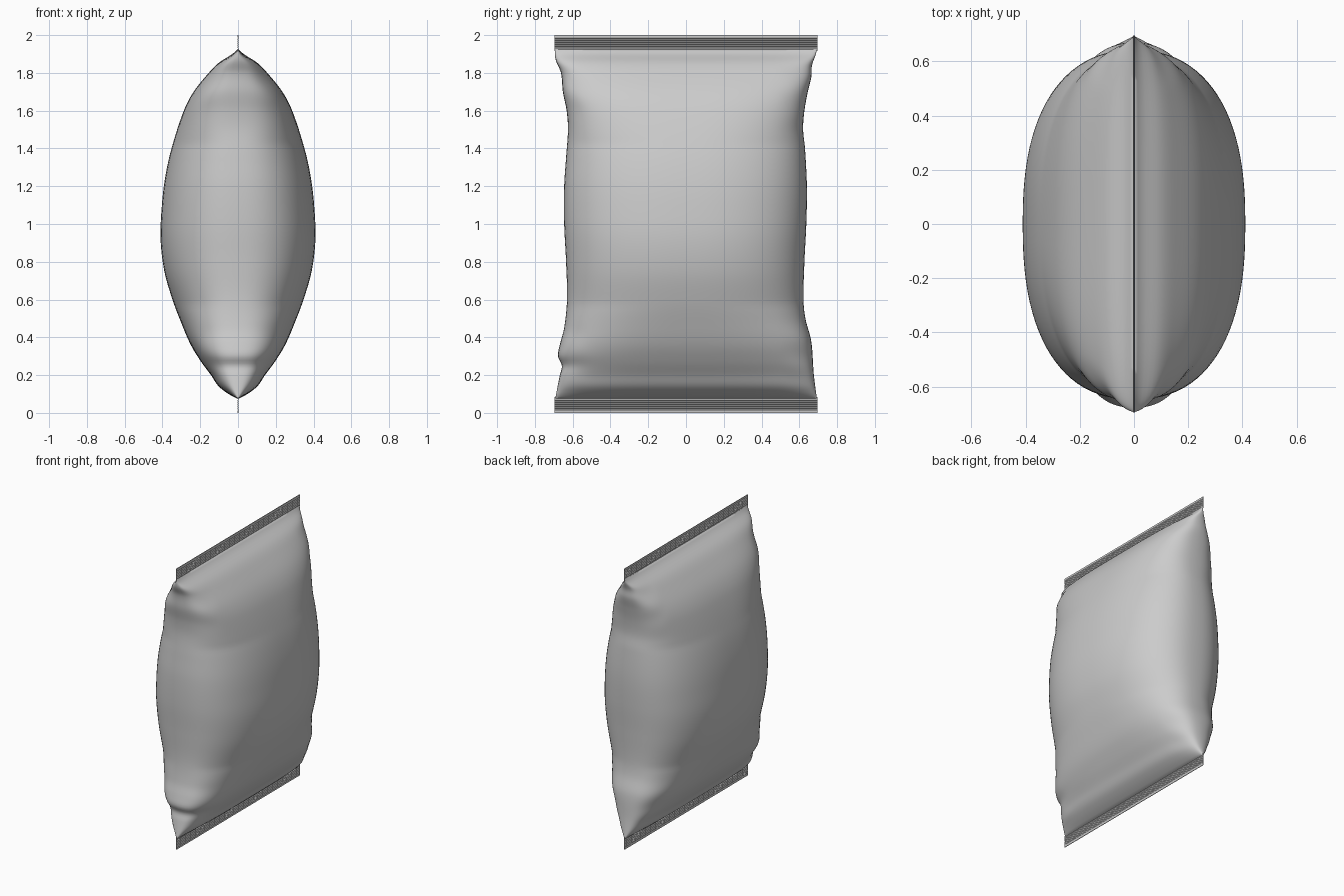
import bpy, bmesh, math

if "Cube" in bpy.data.objects:
    bpy.data.objects.remove(bpy.data.objects["Cube"])

# Profiles: (height, value)
DEPTH = [(.075, .004), (.10, .05), (.14, .102), (.20, .143), (.27, .195), (.36, .25), (.48, .302),
         (.60, .347), (.75, .39), (.92, .41), (1.1, .403), (1.25, .385), (1.4, .352), (1.6, .287),
         (1.7, .235), (1.8, .155), (1.855, .10), (1.9, .03), (1.925, .004)]
EDGE_POS = [(.06, .695), (.2, .677), (.38, .663), (.5, .632), (.6, .622), (.8, .627), (1.0, .637),
            (1.2, .64), (1.4, .63), (1.5, .62), (1.6, .627), (1.7, .645), (1.78, .664), (1.84, .667),
            (1.9, .688), (1.94, .695)]
EDGE_NEG = [(.06, .695), (.2, .668), (.25, .657), (.3, .678), (.36, .668), (.45, .645), (.6, .63),
            (.8, .635), (1.0, .645), (1.2, .645), (1.35, .635), (1.5, .625), (1.6, .632),
            (1.7, .652), (1.8, .662), (1.87, .69), (1.94, .695)]


def sample(table, z):
    """Smooth (Hermite) interpolation of a profile table."""
    z = min(max(z, table[0][0]), table[-1][0])
    i = next(k for k in range(len(table) - 1) if z <= table[k + 1][0])

    def slope(k):
        a, b = table[max(k - 1, 0)], table[min(k + 1, len(table) - 1)]
        return (b[1] - a[1]) / (b[0] - a[0])
    (z0, v0), (z1, v1) = table[i], table[i + 1]
    h = z1 - z0
    t = (z - z0) / h
    return ((2*t**3 - 3*t*t + 1) * v0 + (t**3 - 2*t*t + t) * h * slope(i)
            + (3*t*t - 2*t**3) * v1 + (t**3 - t*t) * h * slope(i + 1))


def spow(v, p):
    return math.copysign(abs(v) ** p, v)


def make_object(name, bm, angle):
    bmesh.ops.recalc_face_normals(bm, faces=bm.faces)
    mesh = bpy.data.meshes.new(name)
    bm.to_mesh(mesh)
    bm.free()
    ob = bpy.data.objects.new(name, mesh)
    bpy.context.collection.objects.link(ob)
    bpy.ops.object.select_all(action='DESELECT')
    ob.select_set(True)
    bpy.context.view_layer.objects.active = ob
    bpy.ops.object.shade_smooth_by_angle(angle=math.radians(angle))
    return ob


# Inflated pouch: superellipse rings, boxier towards the sealed ends
def pouch():
    bm = bmesh.new()
    seg, rows = 96, 100
    rings = []
    for r in range(rows + 1):
        u = r / rows
        z = .075 + 1.85 * (u - .06 * math.sin(2 * math.pi * u))
        end = max(0, 1 - min(z - .075, 1.925 - z) / .5)
        n = 2.4 + 1.3 * end
        a = max(sample(DEPTH, z), .003)
        ring = []
        for s in range(seg):
            t = 2 * math.pi * s / seg
            c, d = math.cos(t), math.sin(t)
            b = sample(EDGE_POS if d >= 0 else EDGE_NEG, z)
            x, y = a * spow(c, 2 / n), b * spow(d, 2 / n)
            # Pinched side ridge and small creases near the corners
            corner = end * max(0, abs(y) - .5) / .2
            y -= math.copysign(.12 * abs(x) * corner, y)
            x *= 1 + .06 * corner * math.sin(38 * z + 9 * y)
            ring.append(bm.verts.new((x, y, z)))
        rings.append(ring)
    for lo, hi in zip(rings, rings[1:]):
        for s in range(seg):
            k = (s + 1) % seg
            bm.faces.new((lo[s], lo[k], hi[k], hi[s]))
    bm.faces.new(rings[0])
    bm.faces.new(rings[-1])
    make_object("pouch_body", bm, 50)


# Crimped seal strip: ridged profile extruded across the width
def seal(name, z0, z1):
    bm = bmesh.new()
    steps = 16
    zs = [z0 + (z1 - z0) * i / steps for i in range(steps + 1)]
    wave = [(.002 if i % 2 else -.002) if 2 < i < steps - 2 else 0 for i in range(steps + 1)]
    prof = [(w + .002, z) for w, z in zip(wave, zs)]
    prof += [(w - .002, z) for w, z in reversed(list(zip(wave, zs)))]
    ends = [[bm.verts.new((x, y, z)) for x, z in prof] for y in (-.695, .695)]
    for i in range(len(prof)):
        k = (i + 1) % len(prof)
        bm.faces.new((ends[0][i], ends[0][k], ends[1][k], ends[1][i]))
    for e in ends:
        bm.faces.new(e)
    make_object(name, bm, 25)


pouch()
seal("bottom_seal", 0, .085)
seal("top_seal", 1.915, 2)
